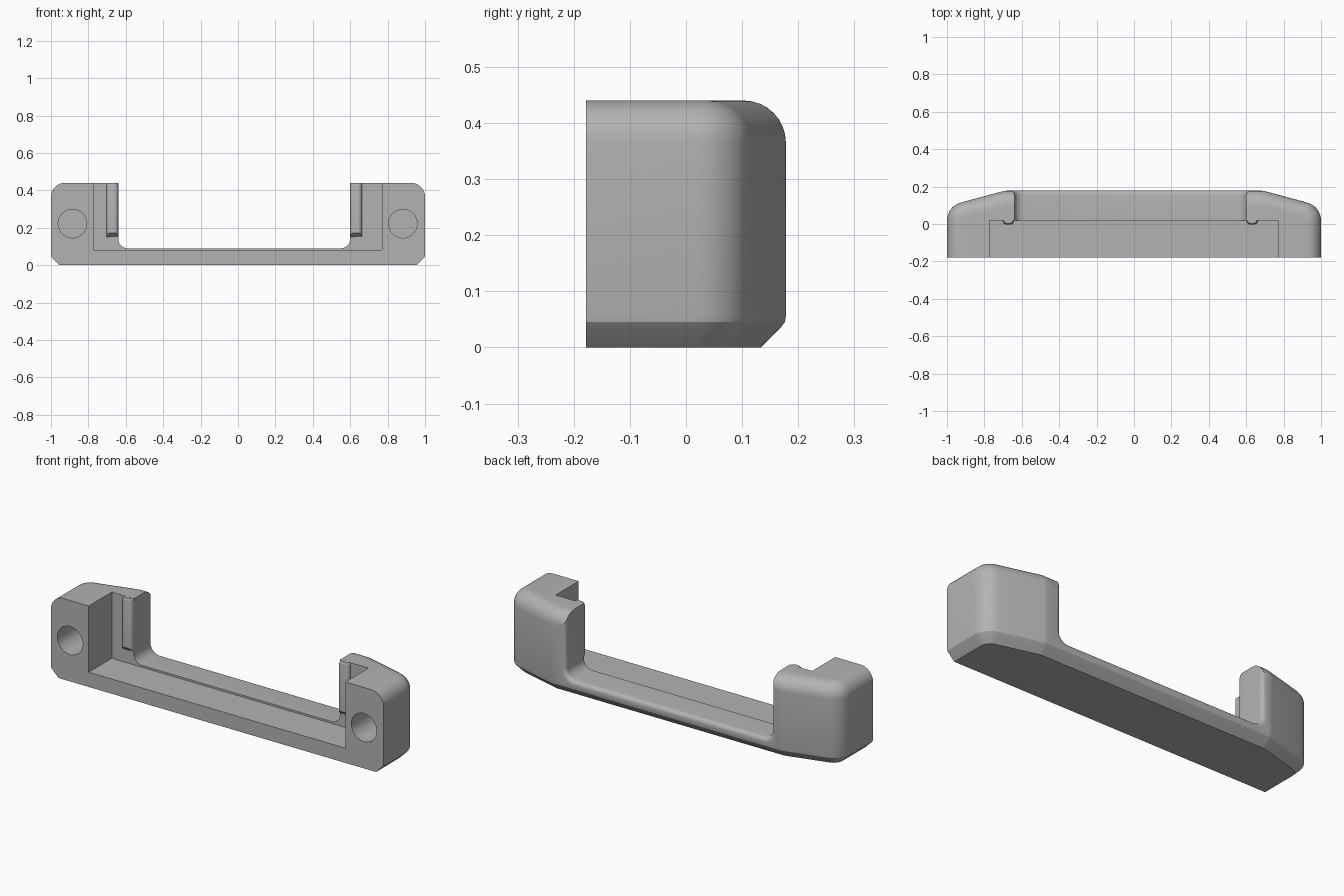
import bpy, bmesh
from math import sin, cos, pi, radians
from mathutils import Vector

cube = bpy.data.objects.get("Cube")
if cube:
    bpy.data.objects.remove(cube, do_unlink=True)

grey = bpy.data.materials.new("satin grey")
grey.use_nodes = True
COLOUR = (0.45, 0.45, 0.45, 1)
grey.diffuse_color = COLOUR
grey.node_tree.nodes["Principled BSDF"].inputs["Base Color"].default_value = COLOUR

FRONT, BACK, TOP = -0.178, 0.178, 0.44
WIN_L, WIN_R, WIN_Z = -0.64, 0.60, 0.09


def arc(cx, cy, r, a0, a1, n=8):
    """Points on an arc, angles in degrees."""
    angles = [radians(a0 + (a1 - a0) * i / n) for i in range(n + 1)]
    return [(cx + r * cos(a), cy + r * sin(a)) for a in angles]


def loft(name, rings):
    """Skin a stack of equal-length rings and cap both ends."""
    bm = bmesh.new()
    loops = [[bm.verts.new(p) for p in ring] for ring in rings]
    n = len(loops[0])
    for a, b in zip(loops, loops[1:]):
        for i in range(n):
            j = (i + 1) % n
            bm.faces.new((a[i], a[j], b[j], b[i]))
    bm.faces.new(loops[0])
    bm.faces.new(loops[-1])
    bmesh.ops.recalc_face_normals(bm, faces=bm.faces)
    mesh = bpy.data.meshes.new(name)
    bm.to_mesh(mesh)
    bm.free()
    mesh.materials.append(grey)
    obj = bpy.data.objects.new(name, mesh)
    bpy.context.collection.objects.link(obj)
    return obj


def box(name, lo, hi):
    base = [(lo[0], lo[1]), (hi[0], lo[1]), (hi[0], hi[1]), (lo[0], hi[1])]
    return loft(name, [[(x, y, z) for x, y in base] for z in (lo[2], hi[2])])


def select(obj):
    bpy.ops.object.select_all(action="DESELECT")
    obj.select_set(True)
    bpy.context.view_layer.objects.active = obj


def combine(target, tool, operation):
    tool.hide_render = True
    mod = target.modifiers.new(tool.name, "BOOLEAN")
    mod.operation, mod.solver, mod.object = operation, "EXACT", tool
    select(target)
    bpy.ops.object.modifier_apply(modifier=mod.name)
    bpy.data.objects.remove(tool, do_unlink=True)


# Handle body: plan outline shrunk towards the top and bottom, front kept flat
def plan(inset, z):
    r = 0.1 - inset
    half = [(1 - inset, FRONT)] + arc(0.9, 0.018, r, 0, 75) + arc(0.678, 0.078, r, 75, 90, 3)
    return [(x, y, z) for x, y in half + [(-x, y) for x, y in reversed(half)]]


levels = [(0.045, 0), (0.008, 0.037), (0.002, 0.045), (0, 0.056)]
levels += [(0.075 - dx, z) for dx, z in arc(0, TOP - 0.075, 0.075, 0, 90)]
body = loft("handle_body", [plan(d, z) for d, z in levels])


# Window between the posts, flared to round its back edge
def window(flare, y):
    r = 0.05 - 0.0001 + flare
    x0, x1, zc = WIN_L + 0.05, WIN_R - 0.05, WIN_Z + 0.05
    outline = [(x0 - r, 0.7)] + arc(x0, zc, r, 180, 270) + arc(x1, zc, r, 270, 360) + [(x1 + r, 0.7)]
    return [(x, y, z) for x, z in outline]


ROUND = 0.022
steps = [(0, -0.4)]
steps += [(ROUND * (1 - cos(t)), BACK - ROUND * (1 - sin(t))) for t in [i * pi / 12 for i in range(7)]]
steps += [(ROUND, 0.4)]
combine(body, loft("window_cutter", [window(f, y) for f, y in steps]), "DIFFERENCE")

# Stepped recess open to the front
combine(body, box("recess_cutter", (-0.773, -0.5, 0.08), (0.77, 0.02, 0.7)), "DIFFERENCE")

# Blind screw holes
for x in (-0.885, 0.882):
    circle = arc(x, 0.222, 0.0765, 0, 360, 48)[:-1]
    rings = [[(px, y, pz) for px, pz in circle] for y in (-0.4, 0.04)]
    combine(body, loft("hole_cutter", rings), "DIFFERENCE")

# Rounded ribs beside the window, with a sloping underside and softened top
for x0 in (WIN_L - 0.063, WIN_R):
    x1, yf, r = x0 + 0.063, -0.003, 0.022
    prof = [(x0, 0.03)] + arc(x0 + r, yf + r, r, 180, 270, 6)
    prof += arc(x1 - r, yf + r, r, 270, 360, 6) + [(x1, 0.03)]
    mid = (x0 + x1) / 2
    rings = [[(x, y, 0.15 + max(0, 0.02 - y)) for x, y in prof]]
    for s, z in ((1, TOP - 0.015), (0.93, TOP - 0.005), (0.8, TOP - 0.0005)):
        rings.append([(mid + (x - mid) * s, 0.03 + (y - 0.03) * s, z) for x, y in prof])
    combine(body, loft("rib", rings), "UNION")

select(body)
bpy.ops.object.shade_smooth_by_angle(angle=radians(25))
